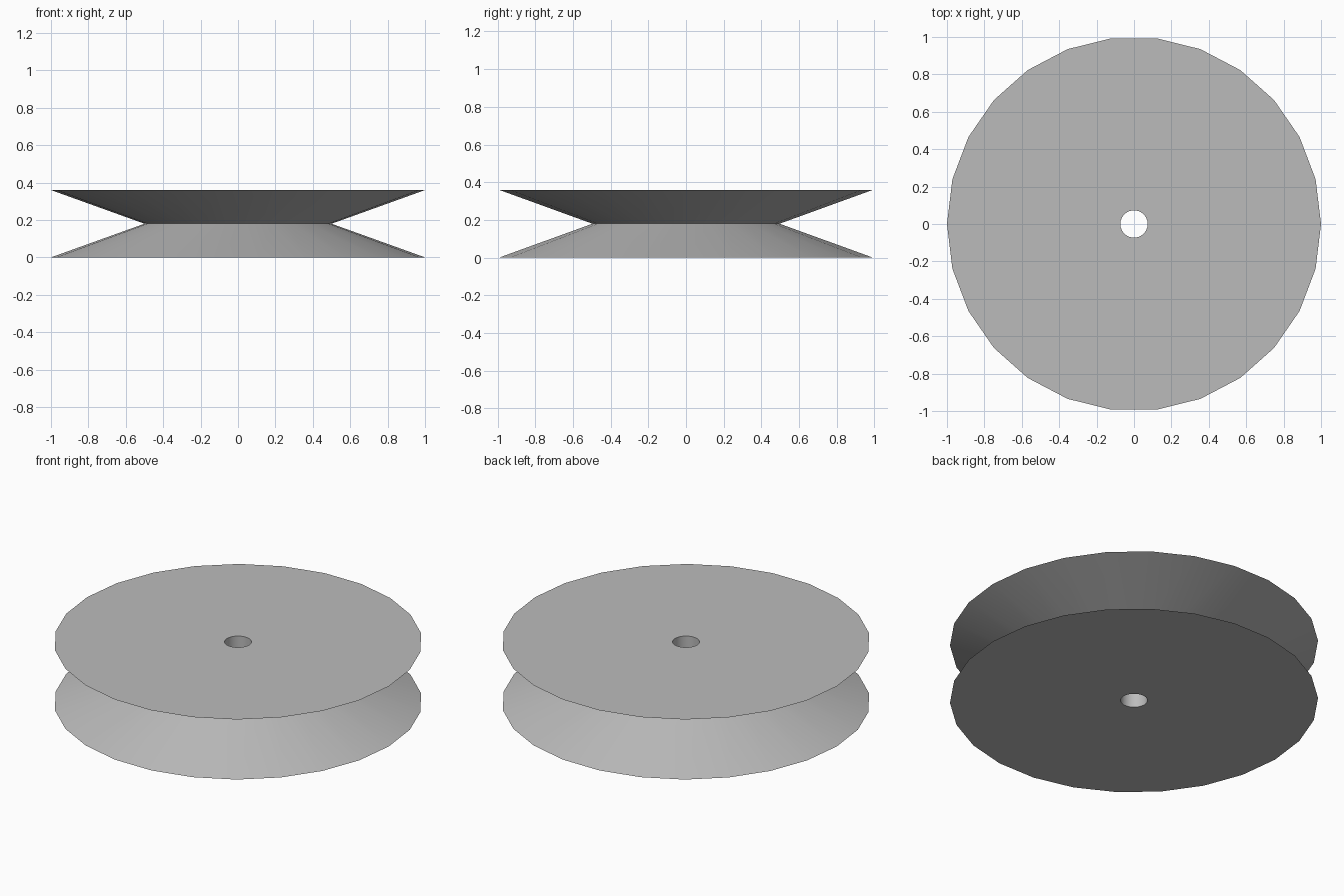
import bpy
import bmesh
import math
from mathutils import Matrix, Vector

SIDES = 26
RADIUS, WAIST, BORE, HEIGHT = 1.0, 0.5, 0.073, 0.36

if "Cube" in bpy.data.objects:
    bpy.data.objects.remove(bpy.data.objects["Cube"])

# Plain grey material
grey = bpy.data.materials.new("grey")
grey.use_nodes = True
colour = (0.5, 0.5, 0.5, 1)
grey.diffuse_color = colour
grey.node_tree.nodes["Principled BSDF"].inputs["Base Color"].default_value = colour

# Closed cross-section: bore wall, flat faces and V groove
profile = [(BORE, 0), (RADIUS, 0), (WAIST, HEIGHT / 2), (RADIUS, HEIGHT), (BORE, HEIGHT)]

# Revolve the section around the axle
bm = bmesh.new()
rings = []
for i in range(SIDES):
    turn = Matrix.Rotation(math.tau * i / SIDES, 3, "Z")
    rings.append([bm.verts.new(turn @ Vector((r, 0, z))) for r, z in profile])
for i, ring in enumerate(rings):
    following = rings[(i + 1) % SIDES]
    for j in range(len(profile)):
        k = (j + 1) % len(profile)
        bm.faces.new((ring[j], following[j], following[k], ring[k]))
bmesh.ops.recalc_face_normals(bm, faces=bm.faces)

mesh = bpy.data.meshes.new("pulley_wheel")
bm.to_mesh(mesh)
bm.free()
mesh.materials.append(grey)
wheel = bpy.data.objects.new("pulley_wheel", mesh)
bpy.context.collection.objects.link(wheel)

# Smooth curved walls, crisp rims
bpy.ops.object.select_all(action="DESELECT")
wheel.select_set(True)
bpy.context.view_layer.objects.active = wheel
bpy.ops.object.shade_smooth_by_angle(angle=math.radians(30))
